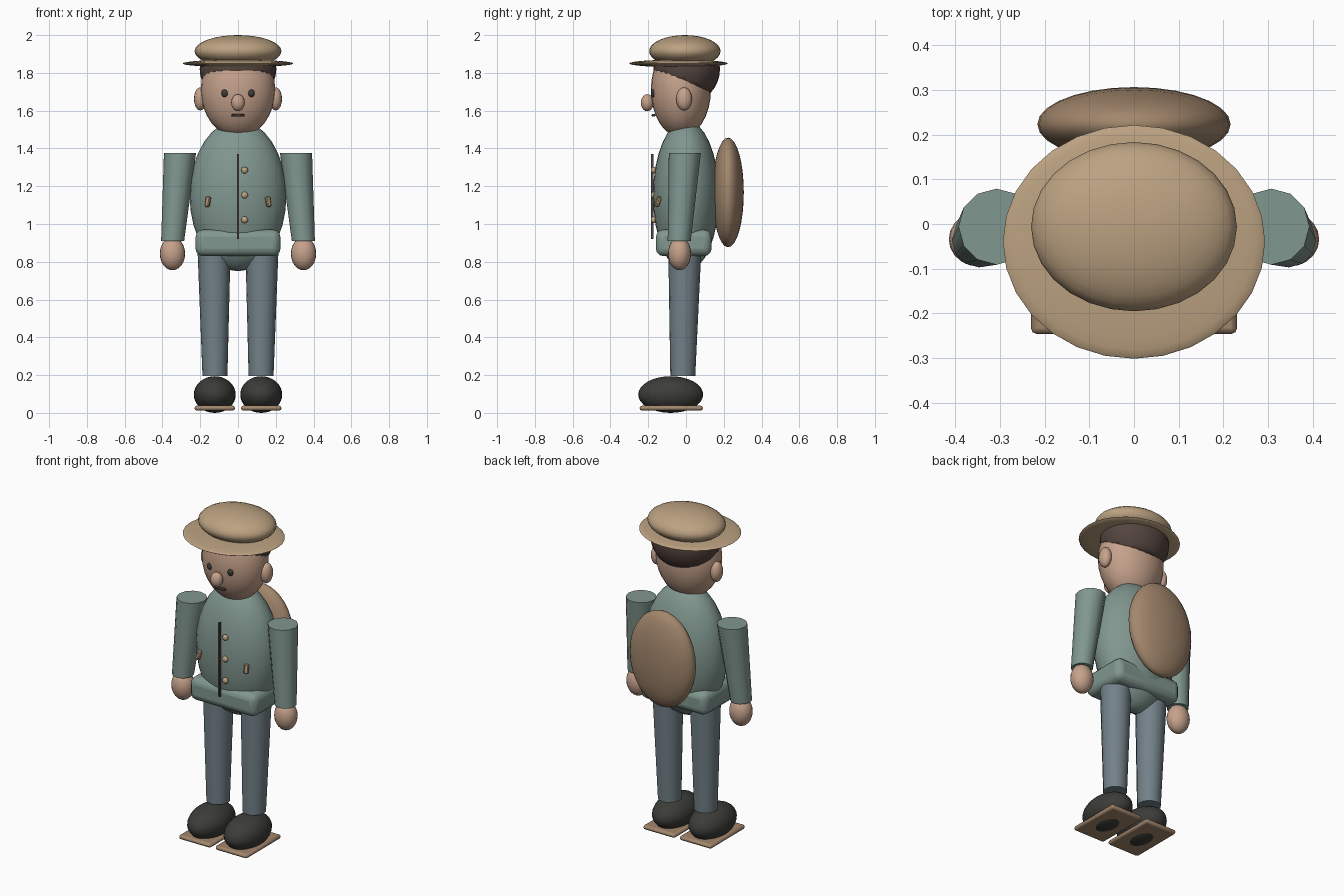
import bpy, bmesh, math
from mathutils import Vector

if "Cube" in bpy.data.objects:
    bpy.data.objects.remove(bpy.data.objects["Cube"])


def material(name, rgb):
    m = bpy.data.materials.new(name)
    m.diffuse_color = (*rgb, 1)
    m.use_nodes = True
    m.node_tree.nodes["Principled BSDF"].inputs["Base Color"].default_value = m.diffuse_color
    return m


TAN = material("straw", (0.50, 0.36, 0.22))
LEATHER = material("leather", (0.36, 0.24, 0.15))
SKIN = material("skin", (0.56, 0.36, 0.26))
COAT = material("coat_green", (0.22, 0.31, 0.28))
TROUSER = material("trouser_blue", (0.17, 0.22, 0.25))
BLACK = material("shoe_black", (0.045, 0.045, 0.04))
HAIR = material("hair_brown", (0.09, 0.06, 0.05))


def finish(name, mat):
    ob = bpy.context.object
    ob.name = name
    ob.data.materials.append(mat)
    bpy.ops.object.shade_smooth_by_angle(angle=math.radians(40))
    return ob


def ellipsoid(name, mat, loc, radii, seg=28, rings=16):
    bpy.ops.mesh.primitive_uv_sphere_add(segments=seg, ring_count=rings, location=loc)
    bpy.context.object.scale = radii
    bpy.ops.object.transform_apply(location=False, rotation=False)
    return finish(name, mat)


def box(name, mat, loc, size, bevel=0, segments=3, rot=(0, 0, 0)):
    bpy.ops.mesh.primitive_cube_add(size=1, location=loc)
    ob = bpy.context.object
    ob.scale = size
    bpy.ops.object.transform_apply(location=False, rotation=False)
    ob.rotation_euler = rot
    if bevel:
        b = ob.modifiers.new("bevel", "BEVEL")
        b.width, b.segments = bevel, segments
    return finish(name, mat)


def tapered_tube(name, mat, top, bottom, r_top, r_bottom, sides):
    """Horizontal end caps, sheared between the two end points."""
    bpy.ops.mesh.primitive_cone_add(vertices=sides, radius1=r_bottom, radius2=r_top, depth=2)
    top, bottom = Vector(top), Vector(bottom)
    for v in bpy.context.object.data.vertices:
        end = top if v.co.z > 0 else bottom
        v.co = Vector((v.co.x, v.co.y, 0)) + end
    return finish(name, mat)


# Hat
ellipsoid("hat_crown", TAN, (0, -0.006, 1.915), (0.23, 0.189, 0.085))
ellipsoid("hat_brim", TAN, (0, -0.04, 1.85), (0.293, 0.261, 0.02))

# Head and hair
ellipsoid("head", SKIN, (0, -0.027, 1.71), (0.197, 0.159, 0.25))
hair = ellipsoid("hair", HAIR, (0, 0.004, 1.82), (0.203, 0.176, 0.18))
bm = bmesh.new()
bm.from_mesh(hair.data)
for co, no in (((0, -0.004, -0.075), (0, -0.38, -1)), ((0, 0, 0.04), (0, 0, 1))):
    geom = bm.verts[:] + bm.edges[:] + bm.faces[:]
    cut = bmesh.ops.bisect_plane(bm, geom=geom, plane_co=co, plane_no=no, clear_outer=True)
    edges = [e for e in cut["geom_cut"] if isinstance(e, bmesh.types.BMEdge)]
    bmesh.ops.contextual_create(bm, geom=edges)
bm.to_mesh(hair.data)
bm.free()

# Face
ellipsoid("nose", SKIN, (0, -0.205, 1.642), (0.036, 0.034, 0.045), 16, 10)
box("mouth", HAIR, (0, -0.172, 1.575), (0.07, 0.02, 0.014), 0.004, 1)

# Jacket
ellipsoid("jacket", COAT, (0, 0, 1.15), (0.256, 0.175, 0.4))
box("jacket_hem", COAT, (0, -0.012, 0.9), (0.45, 0.295, 0.14), 0.04)
box("jacket_seam", HAIR, (0, -0.178, 1.145), (0.012, 0.014, 0.45))
for i, z in enumerate((1.285, 1.153, 1.022)):
    ellipsoid(f"button_{i + 1}", TAN, (0.035, -0.172, z), (0.018, 0.014, 0.018), 12, 8)

# Backpack
ellipsoid("backpack", LEATHER, (0, 0.223, 1.167), (0.216, 0.083, 0.29))

# Paired parts
for side, s in (("left", 1), ("right", -1)):
    ellipsoid(f"{side}_ear", SKIN, (s * 0.2, -0.01, 1.662), (0.033, 0.042, 0.061), 16, 10)
    ellipsoid(f"{side}_eye", BLACK, (s * 0.07, -0.172, 1.692), (0.018, 0.013, 0.021), 12, 8)
    box(f"{side}_pocket", LEATHER, (s * 0.16, -0.148, 1.118), (0.026, 0.02, 0.056),
        0.005, 1, (math.radians(-20), 0, s * math.radians(25)))
    tapered_tube(f"{side}_sleeve", COAT, (s * 0.307, -0.006, 1.377), (s * 0.346, -0.036, 0.91),
                 0.085, 0.061, 12)
    ellipsoid(f"{side}_hand", SKIN, (s * 0.347, -0.034, 0.843), (0.067, 0.061, 0.088), 20, 12)
    tapered_tube(f"{side}_leg", TROUSER, (s * 0.127, -0.006, 0.88), (s * 0.122, -0.017, 0.195),
                 0.088, 0.066, 16)
    ellipsoid(f"{side}_shoe", BLACK, (s * 0.123, -0.081, 0.097), (0.111, 0.172, 0.097))
    box(f"{side}_sole", LEATHER, (s * 0.123, -0.078, 0.025), (0.214, 0.335, 0.026), 0.012, 2)
